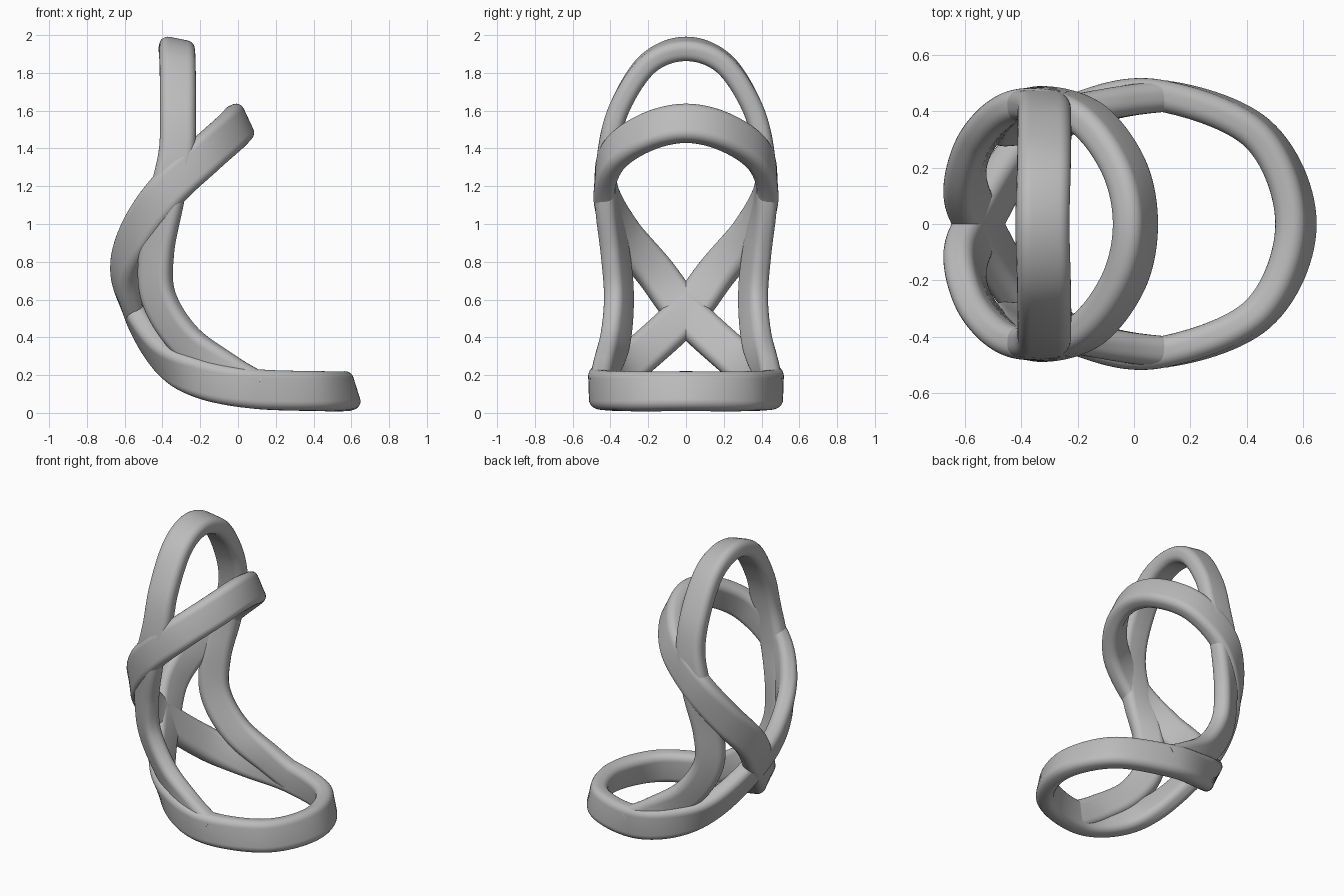
import bpy
import bmesh
from math import sin, cos, pi
from mathutils import Vector

STEPS = 14      # rings between neighbouring control points
ARC = 6         # segments in each rounded corner

old = bpy.data.objects.get("Cube")
if old:
    bpy.data.objects.remove(old, do_unlink=True)

grey = bpy.data.materials.new("plain_grey")
grey.use_nodes = True
tone = (0.5, 0.5, 0.5, 1)
grey.diffuse_color = tone
grey.node_tree.nodes["Principled BSDF"].inputs["Base Color"].default_value = tone


def section(width, thick, radius):
    """Rounded rectangle as (across width, across thickness) pairs."""
    pairs = []
    for corner, (sx, sy) in enumerate([(1, 1), (-1, 1), (-1, -1), (1, -1)]):
        for i in range(ARC + 1):
            a = (corner + i / ARC) * pi / 2
            pairs.append((sx * (width / 2 - radius) + radius * cos(a),
                          sy * (thick / 2 - radius) + radius * sin(a)))
    return pairs


def spline(a, b, c, d, t):
    """Catmull-Rom value and slope between b and c."""
    m, n = (c - a) / 2, (d - b) / 2
    k2 = 3 * (c - b) - 2 * m - n
    k3 = 2 * (b - c) + m + n
    return b + m * t + k2 * t * t + k3 * t ** 3, m + 2 * k2 * t + 3 * k3 * t * t


def mirrored(v):
    return Vector((v.x, -v.y, v.z))


def sweep(name, stations, width, thick, radius, closed_end):
    """Half band along (position, outward normal) stations, mirrored across y."""
    pos = [Vector(p) for p, n in stations]
    nor = [Vector(n).normalized() for p, n in stations]
    for row, flip in ((pos, 1), (nor, 1)):
        first = mirrored(row[1])
        last = mirrored(row[-2]) if closed_end else row[-1] * 2 - row[-2]
        row.insert(0, first)
        row.append(last)
    bm = bmesh.new()
    rings = []
    shape = section(width, thick, radius)
    spans = len(stations) - 1
    for s in range(spans * STEPS + 1):
        i = min(s // STEPS, spans - 1)
        t = s / STEPS - i
        p, tangent = spline(*pos[i:i + 4], t)
        n, _ = spline(*nor[i:i + 4], t)
        tangent.normalize()
        n = (n - tangent * n.dot(tangent)).normalized()
        side = tangent.cross(n)
        rings.append([bm.verts.new(p + side * u + n * v) for u, v in shape])
    count = len(shape)
    for r0, r1 in zip(rings, rings[1:]):
        for j in range(count):
            k = (j + 1) % count
            bm.faces.new((r0[j], r0[k], r1[k], r1[j]))
    if not closed_end:
        bm.faces.new(rings[-1])
    bmesh.ops.recalc_face_normals(bm, faces=bm.faces)
    mesh = bpy.data.meshes.new(name)
    bm.to_mesh(mesh)
    bm.free()
    mesh.materials.append(grey)
    obj = bpy.data.objects.new(name, mesh)
    bpy.context.collection.objects.link(obj)
    mod = obj.modifiers.new("mirror", "MIRROR")
    mod.use_axis = (False, True, False)
    mod.merge_threshold = 0.0005
    bpy.ops.object.select_all(action="DESELECT")
    obj.select_set(True)
    bpy.context.view_layer.objects.active = obj
    bpy.ops.object.shade_smooth_by_angle(angle=pi / 4)


# Figure-eight band: base loop, crossing at the back, upper loop
sweep("crossed_loop_band", [
    ((.575, 0, .115), (.95, 0, .3)),
    ((.44, -.32, .115), (.7, -.7, .15)),
    ((.08, -.457, .128), (0, -1, 0)),
    ((-.2, -.4, .185), (-.3, -.9, -.2)),
    ((-.4, -.25, .3), (-.7, -.5, -.5)),
    ((-.55, 0, .53), (-.93, 0, -.3)),
    ((-.6, .16, .74), (-.9, .45, 0)),
    ((-.53, .33, .95), (-.6, .8, 0)),
    ((-.38, .427, 1.17), (-.15, 1, 0)),
    ((-.18, .385, 1.36), (.3, .9, .15)),
    ((-.04, .21, 1.485), (.7, .6, .35)),
    ((.005, 0, 1.533), (.9, 0, .42)),
], .21, .112, .045, True)

# Tall arch whose legs sweep forward into the base loop
sweep("back_arch", [
    ((-.325, 0, 1.927), (.2, 0, 1)),
    ((-.32, .2, 1.85), (.1, .65, .75)),
    ((-.318, .35, 1.62), (0, .95, .3)),
    ((-.325, .413, 1.38), (0, 1, .1)),
    ((-.38, .42, 1.13), (-.15, 1, 0)),
    ((-.432, .375, .85), (-.45, .87, 0)),
    ((-.42, .355, .61), (-.5, .85, -.1)),
    ((-.28, .375, .385), (-.35, .85, -.3)),
    ((-.06, .43, .22), (-.1, 1, -.1)),
    ((.1, .455, .125), (0, 1, 0)),
], .19, .11, .045, False)
